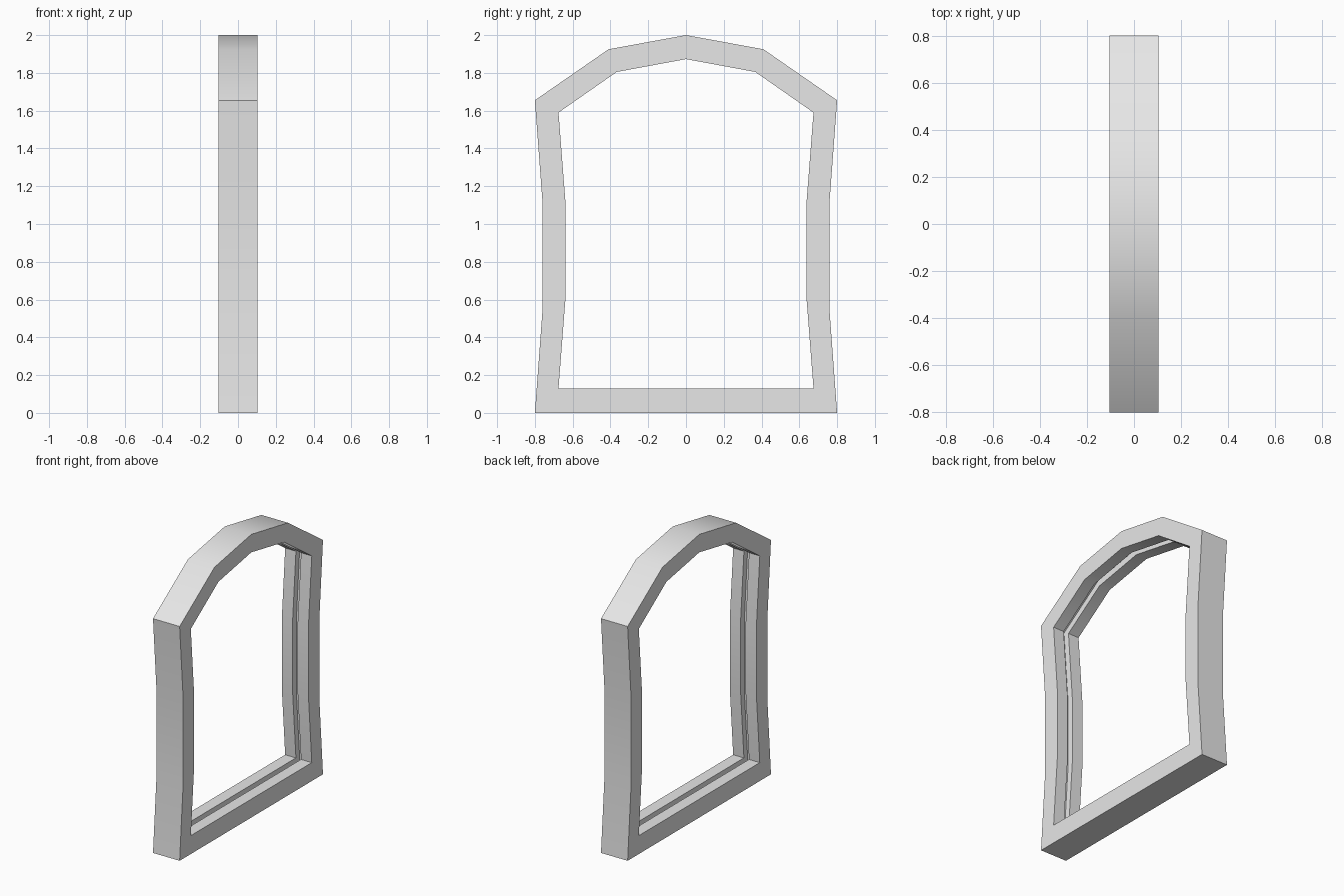
import bpy
import bmesh
from math import radians

cube = bpy.data.objects.get("Cube")
if cube:
    bpy.data.objects.remove(cube, do_unlink=True)

DEPTH = 0.104          # half thickness of the frame along x
GROOVE = 0.02          # half width of the pane groove
GROOVE_CUT = 0.35      # groove depth as a share of the frame width

# Half outlines as (y, z), from the sill corner up to the crown
OUTER = [(0.8, 0), (0.76, 0.54), (0.76, 1.12), (0.8, 1.655), (0.41, 1.925), (0, 2)]
INNER = [(0.675, 0.13), (0.637, 0.62), (0.637, 1.10), (0.675, 1.59), (0.367, 1.805), (0, 1.873)]


def mirrored(half):
    return half + [(-y, z) for y, z in reversed(half[:-1])]


def blend(a, b, t):
    return [(p[0] + (q[0] - p[0]) * t, p[1] + (q[1] - p[1]) * t) for p, q in zip(a, b)]


outer, inner = mirrored(OUTER), mirrored(INNER)
floor = blend(inner, outer, GROOVE_CUT)

# Frame cross-section: closed run of outline loops at x positions
section = [
    (outer, -DEPTH), (outer, DEPTH),
    (inner, DEPTH), (inner, GROOVE),
    (floor, GROOVE), (floor, -GROOVE),
    (inner, -GROOVE), (inner, -DEPTH),
]

bm = bmesh.new()
rings = [[bm.verts.new((x, y, z)) for y, z in outline] for outline, x in section]
for i, ring in enumerate(rings):
    following = rings[(i + 1) % len(rings)]
    for j in range(len(ring)):
        k = (j + 1) % len(ring)
        bm.faces.new((ring[j], ring[k], following[k], following[j]))
bmesh.ops.recalc_face_normals(bm, faces=bm.faces)

mesh = bpy.data.meshes.new("window_frame")
bm.to_mesh(mesh)
bm.free()
frame = bpy.data.objects.new("window_frame", mesh)
bpy.context.collection.objects.link(frame)

# Plain light grey finish
grey = bpy.data.materials.new("light_grey")
grey.use_nodes = True
colour = (0.8, 0.8, 0.8, 1)
grey.diffuse_color = colour
grey.node_tree.nodes["Principled BSDF"].inputs["Base Color"].default_value = colour
mesh.materials.append(grey)

# Soft arch and jamb bends, sharp corners
bpy.ops.object.select_all(action="DESELECT")
frame.select_set(True)
bpy.context.view_layer.objects.active = frame
bpy.ops.object.shade_smooth_by_angle(angle=radians(30))
